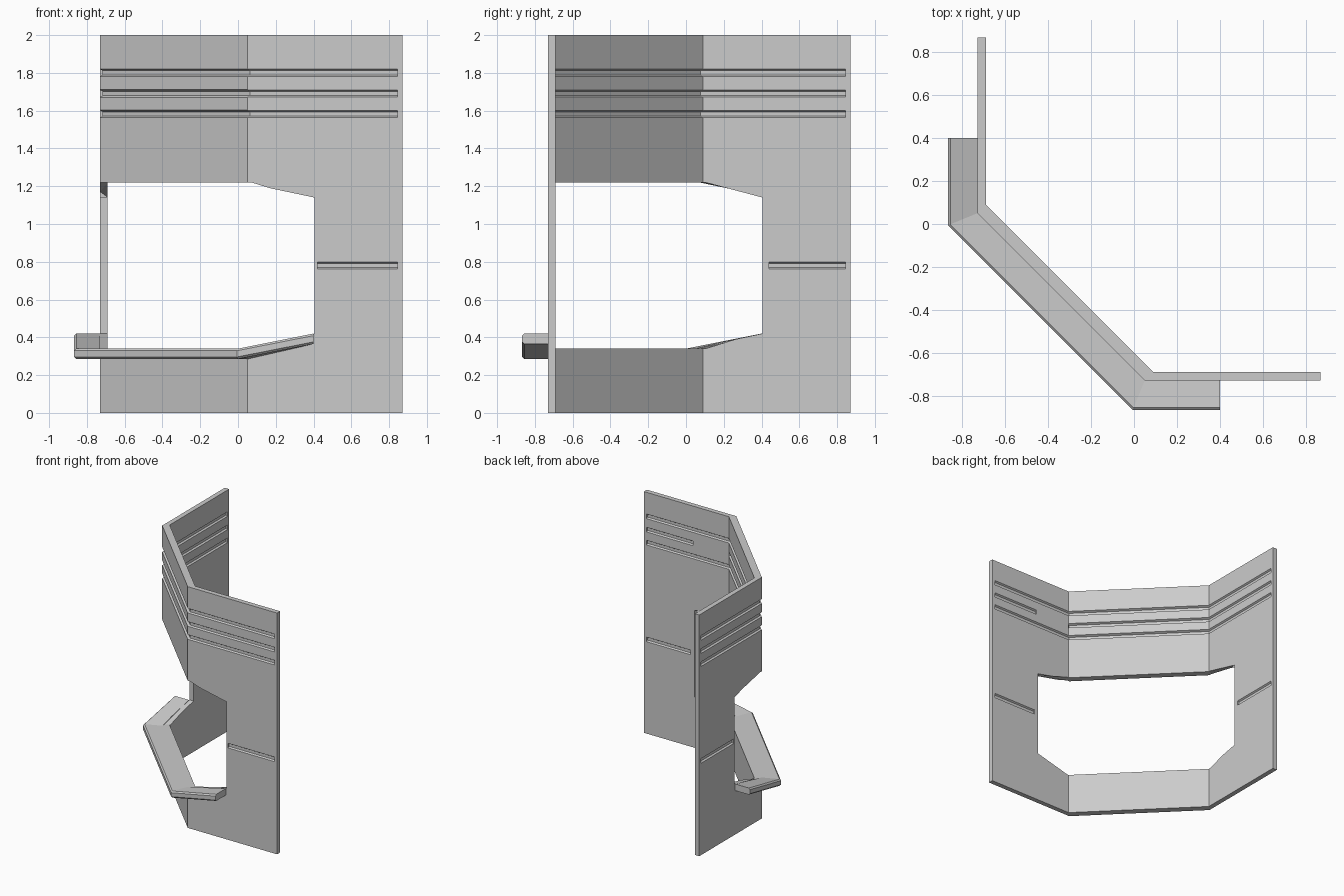
import bpy
import bmesh

cube = bpy.data.objects.get("Cube")
if cube:
    bpy.data.objects.remove(cube, do_unlink=True)

grey = bpy.data.materials.new("plain_grey")
grey.use_nodes = True
grey.diffuse_color = (0.6, 0.6, 0.6, 1)
grey.node_tree.nodes["Principled BSDF"].inputs["Base Color"].default_value = grey.diffuse_color

FACE, THICK = 0.73, 0.04   # outer wall face distance, wall thickness
BEND = 0.05                # where the front panel meets the diagonal panel
FRONT, SIDE = False, True  # the side panel is the front panel with x and y swapped


def station(section, swap, x=None):
    """Cross-section at distance x along a panel, or at its bend.
    Section points are (offset out of the wall face, height)."""
    ring = []
    for off, z in section:
        px = x
        if x is None:
            px = BEND - off * (0.41 if off > 0 else 1.0)
        px, py = px, -FACE - off
        ring.append((py, px, z) if swap else (px, py, z))
    return ring


def loft(name, rings):
    """Skin a row of matching cross-sections into a closed solid."""
    bm = bmesh.new()
    loops = [[bm.verts.new(p) for p in ring] for ring in rings]
    for a, b in zip(loops, loops[1:]):
        for i in range(len(a)):
            j = (i + 1) % len(a)
            bm.faces.new((a[i], a[j], b[j], b[i]))
    bm.faces.new(loops[0])
    bm.faces.new(loops[-1])
    bmesh.ops.recalc_face_normals(bm, faces=bm.faces)
    mesh = bpy.data.meshes.new(name)
    bm.to_mesh(mesh)
    bm.free()
    mesh.materials.append(grey)
    obj = bpy.data.objects.new(name, mesh)
    bpy.context.collection.objects.link(obj)
    return obj


def wrap(name, end_section, bend_section, x):
    """Solid running round all three panels."""
    return loft(name, [station(end_section, SIDE, x), station(bend_section, SIDE),
                       station(bend_section, FRONT), station(end_section, FRONT, x)])


def cut(target, cutter):
    cutter.hide_render = True
    cutter.hide_viewport = True
    mod = target.modifiers.new(cutter.name, 'BOOLEAN')
    mod.operation = 'DIFFERENCE'
    mod.solver = 'EXACT'
    mod.object = cutter


def groove_section(top, inner):
    """Wedge-sided groove, open to the outer or inner wall face."""
    depth, lip, height, slope = 0.013, 0.013, 0.038, 0.008
    shape = [(-depth, top - slope), (lip, top + slope),
             (lip, top - height - slope), (-depth, top - height + slope)]
    return [(-THICK - off, z) for off, z in shape] if inner else shape


# Folded wall
slab = [(0, 0), (0, 2), (-THICK, 2), (-THICK, 0)]
wall = wrap("folded_wall", slab, slab, 0.87)

# Window opening, tapering towards its ends
def opening(low, high):
    return [(0.06, low), (0.06, high), (-0.1, high), (-0.1, low)]

cut(wall, wrap("window_cutter", opening(0.42, 1.14), opening(0.34, 1.22), 0.405))

# Long grooves on both faces; the middle inner one is broken on the front panel
for k, top in enumerate((1.82, 1.71, 1.602)):
    for inner in (False, True):
        sec = groove_section(top, inner)
        name = f"groove_cutter_{k}_{'inner' if inner else 'outer'}"
        if inner and k == 1:
            cut(wall, loft(name, [station(sec, SIDE, 0.845), station(sec, SIDE),
                                  station(sec, FRONT)]))
            cut(wall, loft(name + "_short", [station(sec, FRONT, 0.42),
                                             station(sec, FRONT, 0.845)]))
        else:
            cut(wall, wrap(name, sec, sec, 0.845))

# Short grooves beside the window
for swap in (FRONT, SIDE):
    for inner in (False, True):
        sec = groove_section(0.8, inner)
        start = 0.44 if inner else 0.42
        cut(wall, loft("short_groove_cutter", [station(sec, swap, start),
                                               station(sec, swap, 0.845)]))

# Apply the cuts so the wall is a finished mesh
bpy.context.view_layer.update()
graph = bpy.context.evaluated_depsgraph_get()
finished = bpy.data.meshes.new_from_object(wall.evaluated_get(graph))
cutters = [m.object for m in wall.modifiers]
wall.modifiers.clear()
wall.data = finished
for cutter in cutters:
    bpy.data.objects.remove(cutter, do_unlink=True)

# Window ledge with chamfered outer edges, rising at both ends
def ledge_section(top):
    deep, thick, ch = 0.137, 0.055, 0.011
    return [(0, top), (deep - ch, top), (deep, top - ch),
            (deep, top - thick + ch), (deep - ch, top - thick), (0, top - thick)]

wrap("window_ledge", ledge_section(0.42), ledge_section(0.34), 0.4)
